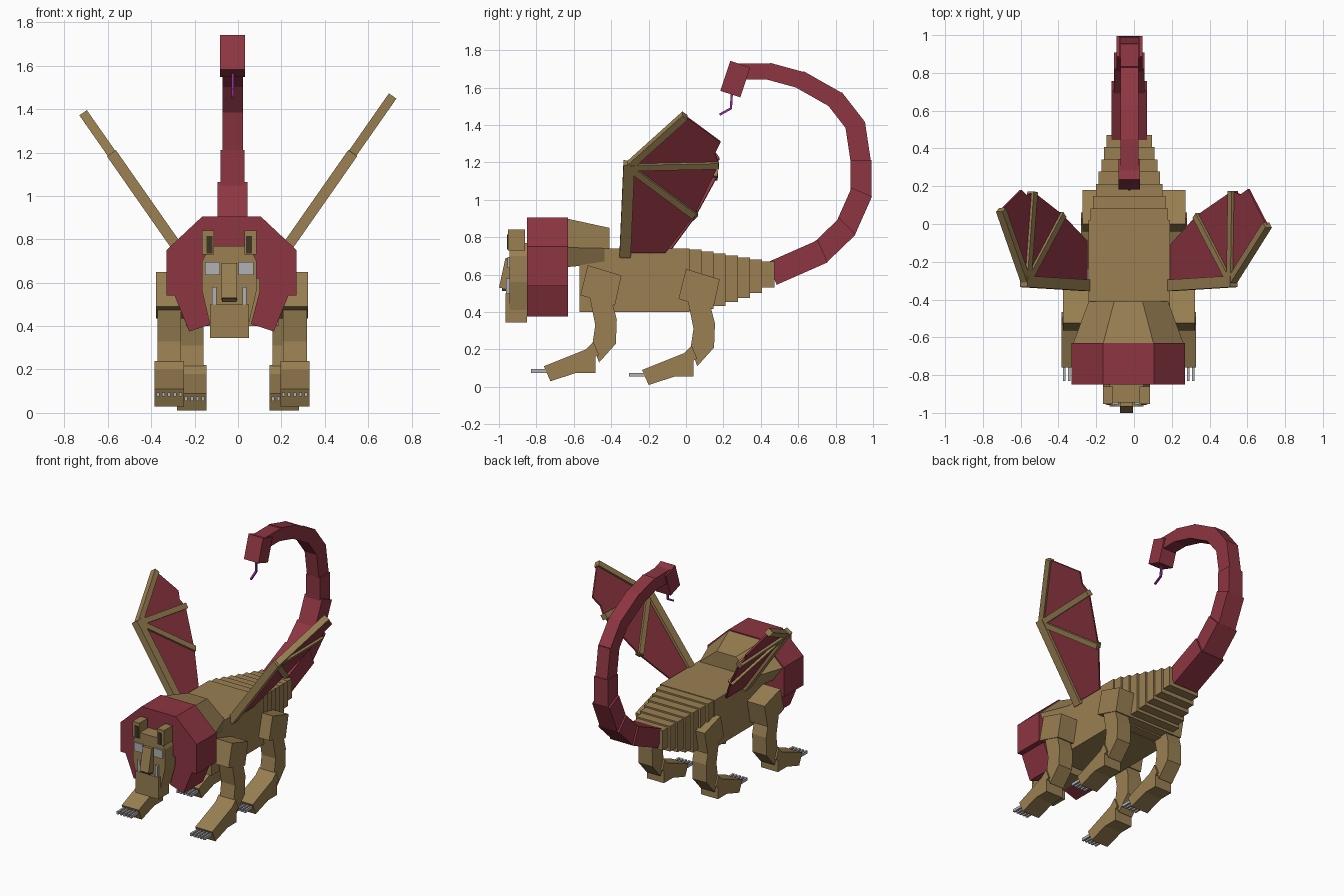
import bpy, bmesh
from mathutils import Vector

cube = bpy.data.objects.get("Cube")
if cube:
    bpy.data.objects.remove(cube, do_unlink=True)


def material(name, rgb):
    m = bpy.data.materials.new(name)
    m.use_nodes = True
    m.diffuse_color = (*rgb, 1)
    m.node_tree.nodes["Principled BSDF"].inputs["Base Color"].default_value = (*rgb, 1)
    return m


TAN = material("tan fur", (0.32, 0.215, 0.085))
RED = material("dark red", (0.27, 0.036, 0.054))
GREY = material("claw grey", (0.44, 0.44, 0.46))
PURPLE = material("stinger purple", (0.30, 0.03, 0.33))
BROWN = material("dark brown", (0.05, 0.035, 0.018))


def loft(name, rings, mat):
    """Closed solid through rings of equal point count."""
    bm = bmesh.new()
    rows = [[bm.verts.new(p) for p in ring] for ring in rings]
    n = len(rows[0])
    for a, b in zip(rows, rows[1:]):
        for i in range(n):
            j = (i + 1) % n
            bm.faces.new((a[i], a[j], b[j], b[i]))
    bm.faces.new(rows[0])
    bm.faces.new(rows[-1])
    bmesh.ops.recalc_face_normals(bm, faces=bm.faces)
    me = bpy.data.meshes.new(name)
    bm.to_mesh(me)
    bm.free()
    me.materials.append(mat)
    ob = bpy.data.objects.new(name, me)
    bpy.context.collection.objects.link(ob)
    return ob


def side_prism(name, profile, x0, x1, mat):
    """Extrude a (y, z) profile across x."""
    return loft(name, [[(x, y, z) for y, z in profile] for x in (x0, x1)], mat)


def front_prism(name, profile, y0, y1, mat):
    """Extrude an (x, z) profile along y."""
    return loft(name, [[(x, y, z) for x, z in profile] for y in (y0, y1)], mat)


def box(name, x, y, z, mat):
    return side_prism(name, [(y[0], z[0]), (y[1], z[0]), (y[1], z[1]), (y[0], z[1])], *x, mat)


def beam(name, a, b, width, depth, normal, mat, end_scale=1.0, extend=0.0):
    """Square bar from a to b; depth is measured along the normal."""
    a, b, n = Vector(a), Vector(b), Vector(normal).normalized()
    d = (b - a).normalized()
    side = d.cross(n).normalized()
    a, b = a - d * extend, b + d * extend
    rings = []
    for p, k in ((a, 1), (b, end_scale)):
        rings.append([p + side * (i * width * k / 2) + n * (j * depth * k / 2)
                      for i, j in ((-1, -1), (1, -1), (1, 1), (-1, 1))])
    return loft(name, rings, mat)


def symmetric(half, cx):
    """Complete an outline from its +x half."""
    return [(cx + x, z) for x, z in half] + [(cx - x, z) for x, z in reversed(half)]


CX = -0.025

# Torso and stepped hindquarters
box("torso", (CX - 0.215, CX + 0.215), (-0.57, 0.02), (0.40, 0.74), TAN)
STEPS = 7
for i in range(STEPS):
    t = i / (STEPS - 1)
    hw = 0.205 - 0.085 * t
    y = 0.01 + 0.065 * i
    box(f"rump_segment_{i + 1}", (CX - hw, CX + hw), (y, y + 0.072),
        (0.405 + 0.125 * t ** 1.4, 0.735 - 0.065 * t), TAN)

# Neck behind the mane
neck_front = symmetric([(0.135, 0.90), (0.295, 0.745), (0.22, 0.64)], -0.03)
neck_back = symmetric([(0.075, 0.85), (0.21, 0.74), (0.21, 0.66)], -0.03)
loft("neck", [[(x, -0.64, z) for x, z in neck_front],
              [(x, -0.41, z) for x, z in neck_back]], TAN)

# Mane with two hanging lobes
front_prism("mane", symmetric([(0.135, 0.905), (0.30, 0.75), (0.30, 0.54), (0.262, 0.54),
                               (0.195, 0.375), (0.09, 0.41), (0.13, 0.56), (0.13, 0.62)], -0.03),
            -0.85, -0.63, RED)

# Head
HX = -0.04
front_prism("head", symmetric([(0.09, 0.77), (0.125, 0.70), (0.125, 0.56), (0.09, 0.41)], HX),
            -0.945, -0.65, TAN)
box("chin", (HX - 0.09, HX + 0.09), (-0.965, -0.85), (0.345, 0.50), TAN)
side_prism("nose_bridge", [(-0.93, 0.69), (-0.965, 0.69), (-1.0, 0.53), (-0.94, 0.52)],
           HX - 0.035, HX + 0.035, TAN)
box("nose_tip", (HX - 0.034, HX + 0.034), (-0.985, -0.94), (0.512, 0.528), BROWN)
for s, side in ((1, "left"), (-1, "right")):
    def span(a, b):
        return sorted((HX + s * a, HX + s * b))
    box(f"{side}_ear", span(0.07, 0.125), (-0.953, -0.86), (0.73, 0.84), TAN)
    box(f"{side}_inner_ear", span(0.078, 0.105), (-0.957, -0.95), (0.735, 0.815), BROWN)
    box(f"{side}_eye", span(0.042, 0.112), (-0.955, -0.93), (0.635, 0.695), GREY)
    box(f"{side}_tooth", span(0.06, 0.08), (-0.962, -0.93), (0.50, 0.58), GREY)

# Legs: one shape, placed four times
THIGH = [(0.0, 0.63), (0.18, 0.575), (0.145, 0.415), (-0.04, 0.47)]
SHIN = [(0.01, 0.46), (0.04, 0.31), (0.025, 0.21), (0.06, 0.11), (0.15, 0.21),
        (0.155, 0.34), (0.12, 0.47)]
PAW = [(0.03, 0.22), (-0.01, 0.18), (-0.235, 0.09), (-0.20, 0.01), (-0.06, 0.055),
       (0.04, 0.055), (0.04, 0.14), (0.06, 0.15)]


def leg(name, x, dy, dz):
    def moved(profile):
        return [(y + dy, z + dz) for y, z in profile]
    s = 1 if x > 0 else -1
    side_prism(name + "_thigh", moved(THIGH), x - 0.06 - 0.02 * (s > 0),
               x + 0.06 + 0.02 * (s < 0), TAN)
    side_prism(name + "_shin", moved(SHIN), x - 0.055, x + 0.055, TAN)
    side_prism(name + "_paw", moved(PAW), x - 0.067, x + 0.067, TAN)
    for i in range(5):
        cx = x + (i - 2) * 0.026
        box(f"{name}_claw_{i + 1}", (cx - 0.007, cx + 0.007),
            (dy - 0.305, dy - 0.21), (dz + 0.055, dz + 0.075), GREY)


leg("front_left_leg", 0.262, -0.525, 0.02)
leg("front_right_leg", -0.317, -0.525, 0.02)
leg("hind_left_leg", 0.213, 0, 0)
leg("hind_right_leg", -0.213, 0, 0)

# Tail arching over the back
TAIL = [(0.47, 0.61), (0.72, 0.72), (0.855, 0.85), (0.935, 1.03), (0.935, 1.2),
        (0.905, 1.4), (0.80, 1.535), (0.615, 1.64), (0.45, 1.685), (0.26, 1.685)]
for i, (a, b) in enumerate(zip(TAIL, TAIL[1:])):
    t = i / (len(TAIL) - 2)
    depth = 0.13 - 0.045 * t
    width = max(0.095, 0.19 - 0.21 * t)
    beam(f"tail_segment_{i + 1}", (CX, *a), (CX, *b), depth, width, (1, 0, 0), RED,
         extend=0.012)
beam("tail_tip", (CX - 0.0, 0.29, 1.725), (CX, 0.237, 1.565), 0.112, 0.115, (1, 0, 0), RED)
beam("stinger_base", (CX, 0.245, 1.57), (CX, 0.24, 1.485), 0.012, 0.012, (1, 0, 0), PURPLE)
beam("stinger_point", (CX, 0.243, 1.49), (CX, 0.18, 1.455), 0.012, 0.012, (1, 0, 0), PURPLE)


# Wings: planar outlines in (y, z), leaning outward
def wing(side, s, base, tip, corner, mid, low, root):
    def at(p):
        return Vector((base + s * (p[1] - 0.72) / 1.43, p[0], p[1]))
    n = Vector((0.82, 0, -s * 0.573))
    shoulder, elbow = (-0.325, 0.72), (-0.305, 1.18)
    notch = (mid[0] - 0.02, (mid[1] + corner[1]) / 2)
    outline = [shoulder, elbow, tip, corner, notch, mid, low, root]
    loft(f"{side}_wing_membrane",
         [[at(p) + n * k for p in outline] for k in (-0.006, 0.006)], RED)
    beam(f"{side}_wing_arm", at(shoulder), at(elbow), 0.06, 0.05, n, TAN, extend=0.02)
    for label, p in (("upper", tip), ("middle", mid), ("lower", low)):
        beam(f"{side}_wing_{label}_finger", at(elbow), at(p), 0.038, 0.042, n, TAN)


wing("left", 1, 0.195, (-0.005, 1.45), (0.185, 1.31), (0.175, 1.19), (0.045, 0.92), (-0.11, 0.72))
wing("right", -1, -0.25, (0.075, 1.37), (0.18, 1.22), (0.17, 1.13), (0.05, 0.91), (-0.09, 0.72))
